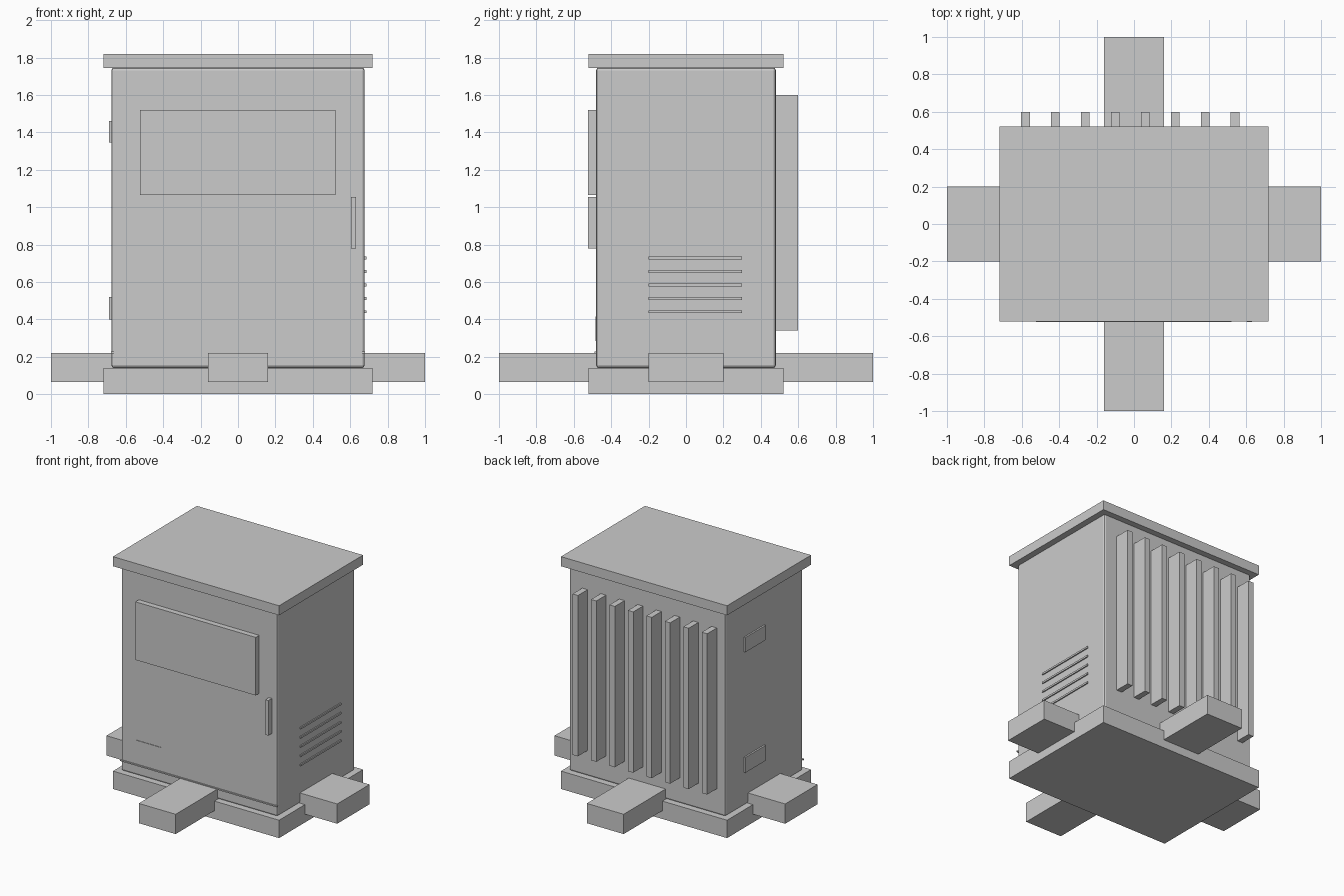
import bpy

if "Cube" in bpy.data.objects:
    bpy.data.objects.remove(bpy.data.objects["Cube"])

grey = bpy.data.materials.new("light_grey_metal")
grey.diffuse_color = (0.6, 0.6, 0.6, 1)
grey.use_nodes = True
grey.node_tree.nodes["Principled BSDF"].inputs["Base Color"].default_value = grey.diffuse_color


def box(name, x, y, z, bevel=0):
    """Box from (min, max) ranges on each axis."""
    bpy.ops.mesh.primitive_cube_add(
        size=1, location=[(a + b) / 2 for a, b in (x, y, z)])
    ob = bpy.context.object
    ob.name = name
    ob.scale = [b - a for a, b in (x, y, z)]
    bpy.ops.object.transform_apply(location=False, rotation=False, scale=True)
    ob.data.materials.append(grey)
    if bevel:
        mod = ob.modifiers.new("bevel", 'BEVEL')
        mod.width = bevel
        mod.segments = 2
    return ob


# Main cabinet, plinth and roof
box("cabinet_body", (-0.677, 0.677), (-0.48, 0.48), (0.14, 1.747), 0.015)
box("plinth", (-0.72, 0.72), (-0.52, 0.52), (0, 0.14))
box("roof", (-0.72, 0.72), (-0.52, 0.52), (1.745, 1.82))

# Feet on all four sides
for s, side in ((-1, "left"), (1, "right")):
    box("foot_" + side, sorted((s * 0.6, s)), (-0.2, 0.2), (0.065, 0.22))
for s, side in ((-1, "front"), (1, "back")):
    box("foot_" + side, (-0.16, 0.16), sorted((s * 0.4, s)), (0.065, 0.22))

# Front door details
box("front_panel", (-0.523, 0.52), (-0.523, -0.47), (1.065, 1.52))
box("door_handle", (0.604, 0.63), (-0.525, -0.47), (0.78, 1.055))
box("name_plate", (-0.552, -0.325), (-0.484, -0.478), (0.285, 0.415))
box("bottom_trim", (-0.68, 0.68), (-0.488, -0.478), (0.217, 0.227))

# Hinge plates on the left side
for i, z in enumerate(((0.40, 0.52), (1.345, 1.46))):
    box(f"hinge_{i}", (-0.69, -0.67), (0.0, 0.25), z)

# Vent slats on the right side
for i in range(5):
    z = 0.44 + i * 0.072
    box(f"vent_slat_{i}", (0.67, 0.686), (-0.2, 0.3), (z - 0.007, z + 0.007))

# Cooling fins on the back
for i in range(8):
    x = -0.58 + i * 0.16
    box(f"cooling_fin_{i}", (x - 0.023, x + 0.023), (0.47, 0.6), (0.34, 1.6))
